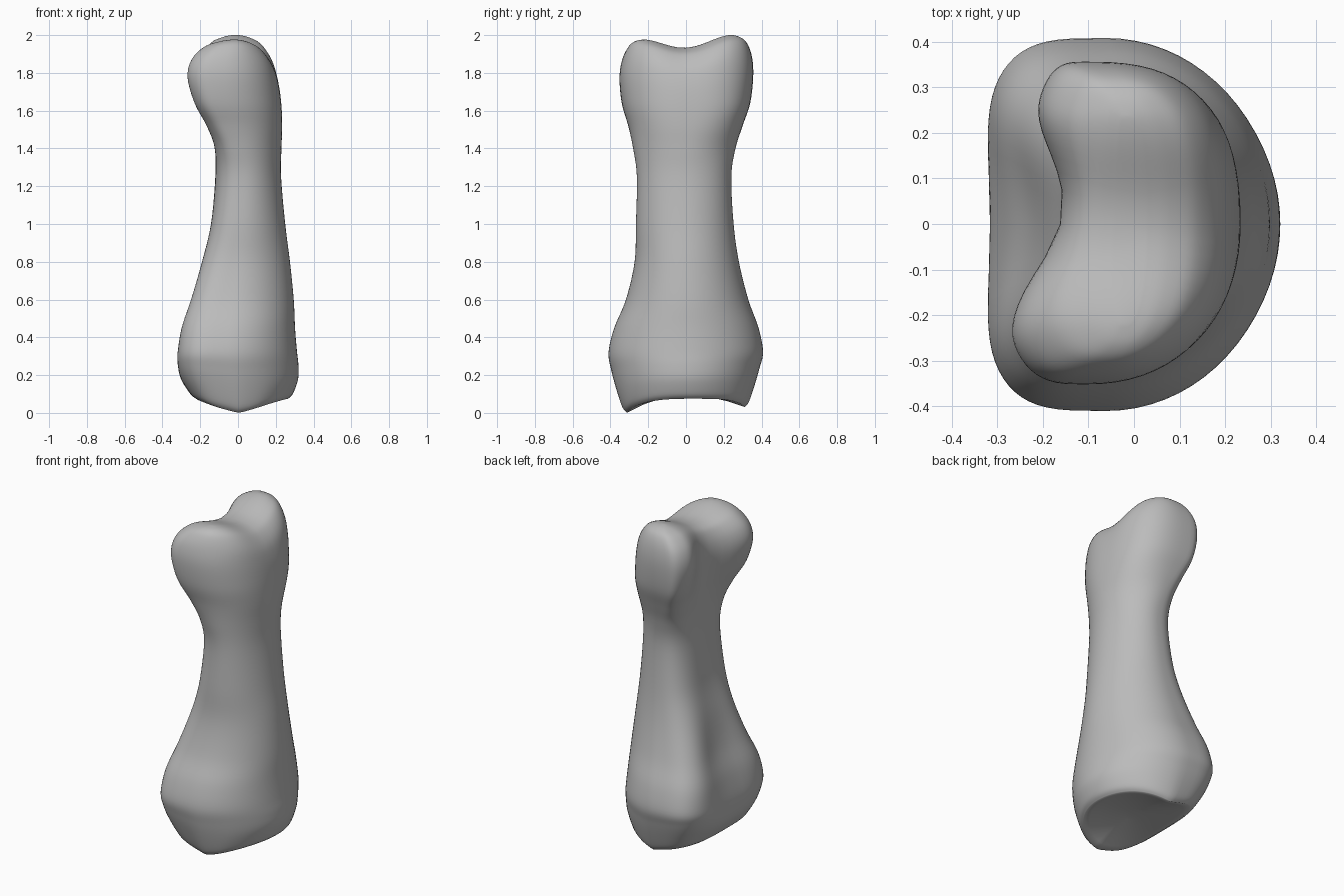
import bpy, bmesh, math

if "Cube" in bpy.data.objects:
    bpy.data.objects.remove(bpy.data.objects["Cube"])

N = 72          # points round each section
STEPS = 5       # rings between key sections

# Key sections: z, left x, right x, front y, back y, x of widest point, groove depth on the left face
KEYS = [
    (0.00, -.220, .265, .312, .312, -.02, .00),
    (0.03, -.255, .292, .338, .335, -.03, .00),
    (0.12, -.302, .318, .370, .365, -.05, .00),
    (0.22, -.326, .320, .396, .390, -.06, .01),
    (0.32, -.332, .312, .410, .408, -.06, .025),
    (0.45, -.315, .302, .380, .384, -.05, .04),
    (0.60, -.265, .295, .318, .330, -.03, .04),
    (0.80, -.204, .275, .272, .280, .00, .02),
    (1.00, -.152, .250, .265, .252, .02, .01),
    (1.25, -.120, .228, .260, .240, .03, .00),
    (1.40, -.132, .230, .280, .262, .00, .01),
    (1.52, -.182, .234, .306, .300, -.05, .04),
    (1.64, -.250, .229, .340, .340, -.10, .08),
    (1.78, -.292, .213, .352, .356, -.11, .105),
    (1.88, -.270, .188, .338, .348, -.10, .09),
    (1.95, -.200, .140, .305, .320, -.06, .05),
    (1.98, -.115, .080, .268, .280, -.03, .01),
    (1.99, -.045, .025, .220, .235, -.02, .00),
]


def smooth(a, b, v):
    t = min(1, max(0, (v - a) / (b - a)))
    return t * t * (3 - 2 * t)


def spline(p0, p1, p2, p3, t):
    """Uniform cubic blend with tangents from the neighbours."""
    return [b + .5 * t * (c - a + t * (2 * a - 5 * b + 4 * c - d + t * (3 * (b - c) + d - a)))
            for a, b, c, d in zip(p0, p1, p2, p3)]


def section(row, scale=1.0, lift=0.0):
    """D-shaped ring: rounded on +x, boxier and grooved on -x."""
    z, xl, xr, yf, yb, xw, groove = row
    knuckle = smooth(1.35, 1.65, z)
    left_power = 2.8 + .9 * (1 - smooth(.5, 1, z)) + .3 * knuckle
    pts = []
    for i in range(N):
        t = 2 * math.pi * i / N
        c, s = math.cos(t), math.sin(t)
        right_power = 2 + knuckle * (.8 if s > 0 else .3)
        p = 2 / (right_power if c >= 0 else left_power)
        cx, sy = abs(c) ** p, abs(s) ** p
        y = sy * (yb if s >= 0 else -yf)
        if c >= 0:
            x = xw + (xr - xw) * cx
        else:
            # the back knuckle reaches less far than the front one
            short = 1 - .22 * smooth(1.3, 1.65, z) * smooth(-.15, .2, y)
            x = xw + (xl * short - xw) * cx
            x += groove * cx * math.cos(min(1, sy / .8) * math.pi / 2) ** 2
        x, y = x * scale, y * scale
        # arched rim at the bottom
        a = min(1, (y / .31) ** 2)
        slope = .27 * -x if x < 0 else .17 * x
        rim = .075 * (1 - a) + a * slope + (.03 * a if y > 0 else 0)
        zz = z + lift + rim * (1 - smooth(0, .4, z))
        # saddle between the two knuckles at the top
        head = smooth(1.6, 1.95, z)
        if abs(y) < .25:
            zz -= .057 * head * math.cos(math.pi * y / .5) ** 2
        zz += .012 * head * max(-1, min(1, y / .24))
        pts.append((x, y, zz))
    return pts


# Rings: shallow joint cup first, then the bone from base to head
rings = [section(KEYS[0], s, h) for s, h in ((.2, .016), (.45, .014), (.7, .009), (.88, .003))]
last = len(KEYS) - 1
for k in range(last):
    quad = [KEYS[max(0, min(last, k + d))] for d in (-1, 0, 1, 2)]
    rings += [section(spline(*quad, j / STEPS)) for j in range(STEPS)]
rings.append(section(KEYS[last]))

bm = bmesh.new()
loops = [[bm.verts.new(p) for p in ring] for ring in rings]
for low, high in zip(loops, loops[1:]):
    for i in range(N):
        j = (i + 1) % N
        bm.faces.new((low[i], low[j], high[j], high[i]))


def cap(loop):
    """Close a ring with strips running across x."""
    q = N // 4
    for i in range(-q, q):
        quad = [loop[i % N], loop[(i + 1) % N], loop[(N // 2 - i - 1) % N], loop[(N // 2 - i) % N]]
        bm.faces.new(list(dict.fromkeys(quad)))


cap(loops[0])
cap(loops[-1])
bmesh.ops.recalc_face_normals(bm, faces=bm.faces)
for f in bm.faces:
    f.smooth = True

mesh = bpy.data.meshes.new("finger_bone")
bm.to_mesh(mesh)
bm.free()
bone = bpy.data.objects.new("finger_bone", mesh)
bpy.context.collection.objects.link(bone)

# Plain grey
grey = bpy.data.materials.new("bone_grey")
grey.diffuse_color = (.5, .5, .5, 1)
grey.use_nodes = True
grey.node_tree.nodes["Principled BSDF"].inputs["Base Color"].default_value = grey.diffuse_color
mesh.materials.append(grey)
